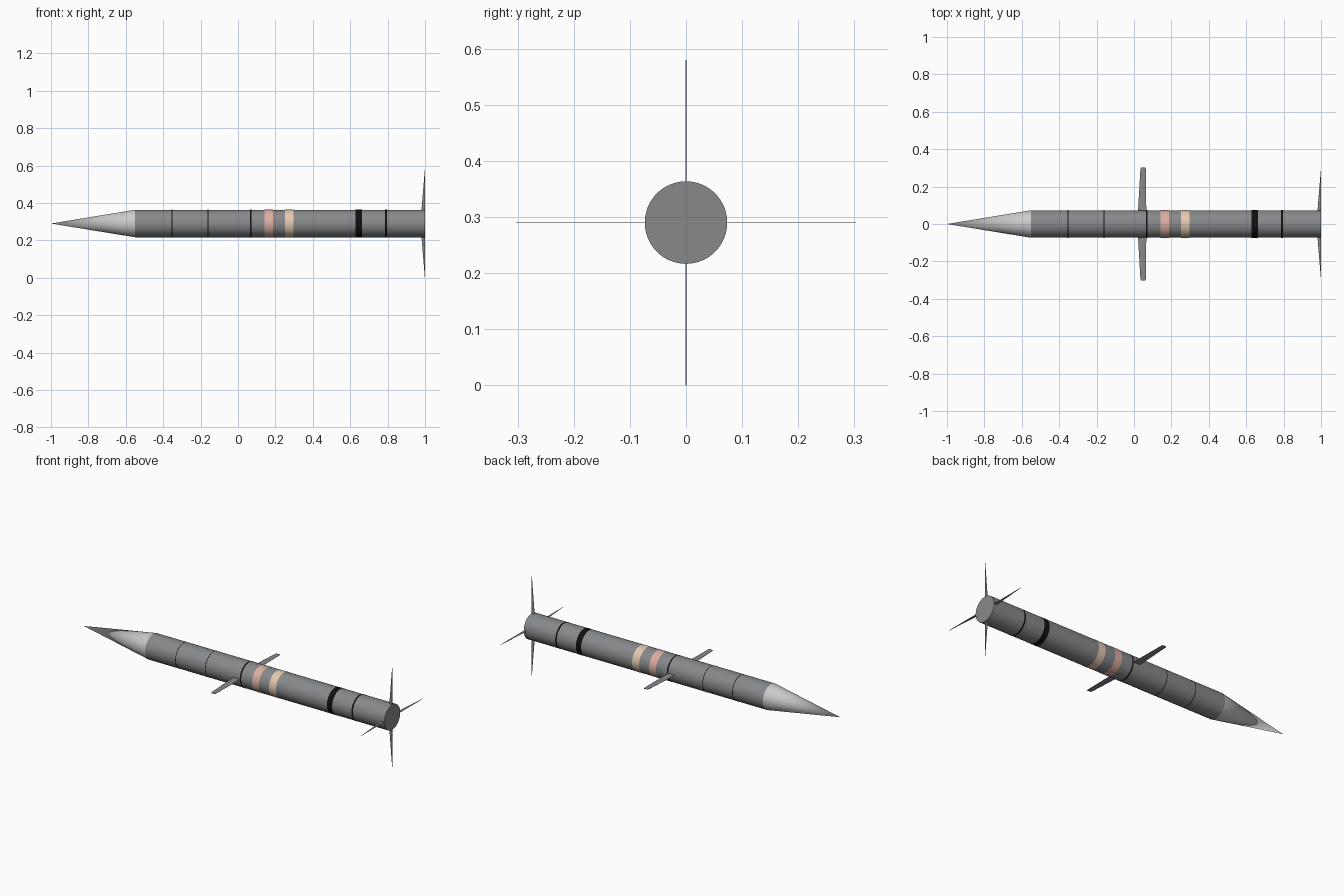
import bpy, bmesh
from math import radians, cos, sin, pi
from mathutils import Matrix

if "Cube" in bpy.data.objects:
    bpy.data.objects.remove(bpy.data.objects["Cube"])

AXIS_Z, R, SIDES = 0.29, 0.0735, 64


def material(name, rgb):
    m = bpy.data.materials.new(name)
    m.diffuse_color = (*rgb, 1)
    m.use_nodes = True
    m.node_tree.nodes["Principled BSDF"].inputs["Base Color"].default_value = m.diffuse_color
    return m


GREY = material("body_grey", (0.24, 0.25, 0.26))
BLACK = material("black", (0.005, 0.005, 0.005))
PINK = material("pink", (0.72, 0.42, 0.36))
CREAM = material("cream", (0.78, 0.58, 0.43))


def add_object(name, bm, mat):
    mesh = bpy.data.meshes.new(name)
    bm.normal_update()
    bm.to_mesh(mesh)
    bm.free()
    obj = bpy.data.objects.new(name, mesh)
    obj.location.z = AXIS_Z
    bpy.context.collection.objects.link(obj)
    if mat:
        mesh.materials.append(mat)
    return obj


def smooth(obj):
    bpy.ops.object.select_all(action='DESELECT')
    obj.select_set(True)
    bpy.context.view_layer.objects.active = obj
    bpy.ops.object.shade_smooth_by_angle(angle=radians(35))


def tube(name, x0, x1, r0, r1, mat=None, caps=False):
    """Cone or cylinder lying along x."""
    bm = bmesh.new()
    bmesh.ops.create_cone(bm, cap_ends=caps, segments=SIDES, radius1=r0,
                          radius2=r1, depth=x1 - x0)
    bmesh.ops.transform(bm, verts=bm.verts, matrix=Matrix.Translation(((x0 + x1) / 2, 0, 0))
                        @ Matrix.Rotation(pi / 2, 4, 'Y'))
    obj = add_object(name, bm, mat)
    smooth(obj)
    return obj


def fin(name, outline, angle, mat):
    """Thin blade from (x, radius) points, turned around the long axis."""
    bm = bmesh.new()
    c, s = cos(angle), sin(angle)
    bm.faces.new([bm.verts.new((x, r * c, r * s)) for x, r in outline])
    obj = add_object(name, bm, mat)
    mod = obj.modifiers.new("thickness", 'SOLIDIFY')
    mod.thickness, mod.offset = 0.001, 0


# Nose and body
tube("nose_cone", -1, -0.55, 0.0, R)
tube("body", -0.55, 1, R, R, GREY, caps=True)

# Painted bands and dark seams: centre, width, colour
bands = [("front_seam", -0.353, 0.004, BLACK), ("second_seam", -0.16, 0.004, BLACK),
         ("wing_seam", 0.068, 0.009, BLACK), ("pink_band", 0.165, 0.045, PINK),
         ("cream_band", 0.275, 0.045, CREAM), ("black_band", 0.645, 0.034, BLACK),
         ("tail_seam", 0.791, 0.01, BLACK)]
for name, x, w, mat in bands:
    tube(name, x - w / 2, x + w / 2, R + 0.0006, R + 0.0006, mat)

# Pair of mid wings
wing = [(0.021, 0.06), (0.066, 0.06), (0.063, 0.295), (0.06, 0.303), (0.038, 0.303), (0.034, 0.29)]
for name, a in (("left_wing", 0), ("right_wing", pi)):
    fin(name, wing, a, GREY)

# Four pointed tail fins
tail = [(0.98, 0.06), (1.0, 0.06), (1.0, 0.29), (0.9985, 0.285)]
for i in range(4):
    fin(f"tail_fin_{i + 1}", tail, i * pi / 2, GREY)
